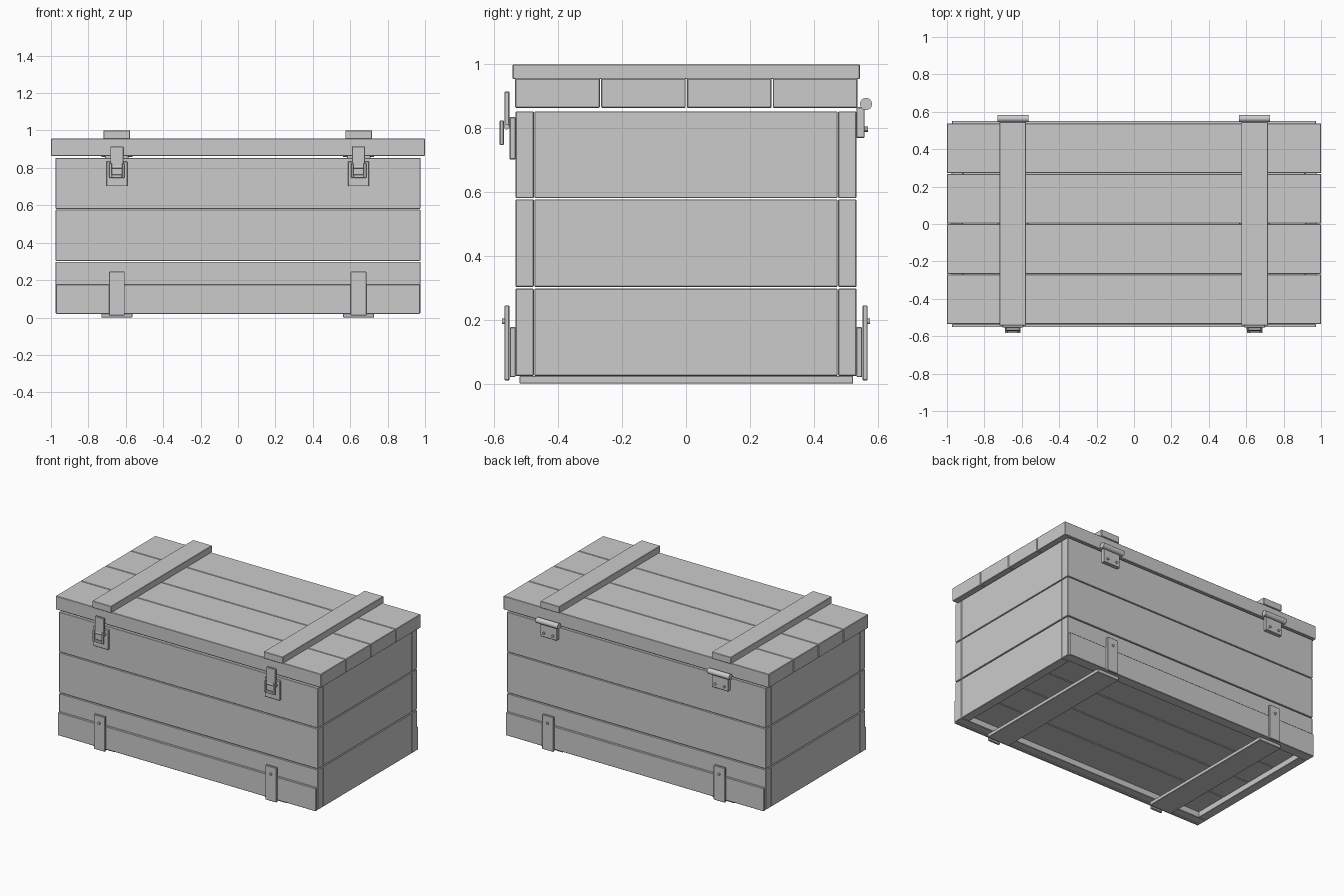
import bpy, math

if "Cube" in bpy.data.objects:
    bpy.data.objects.remove(bpy.data.objects["Cube"])

grey = bpy.data.materials.new("plain_grey")
grey.diffuse_color = (0.6, 0.6, 0.6, 1)
grey.use_nodes = True
grey.node_tree.nodes["Principled BSDF"].inputs["Base Color"].default_value = grey.diffuse_color


def finish(ob, name, bevel):
    ob.name = name
    ob.data.materials.append(grey)
    if bevel:
        m = ob.modifiers.new("edge", 'BEVEL')
        m.width = bevel
        m.segments = 1
        m.limit_method = 'ANGLE'
    return ob


def box(name, x, y, z, bevel=0.0025):
    """Box from (min, max) ranges."""
    bpy.ops.mesh.primitive_cube_add(size=1)
    ob = bpy.context.object
    for v in ob.data.vertices:
        v.co = [r[0] if c < 0 else r[1] for c, r in zip(v.co, (x, y, z))]
    return finish(ob, name, bevel)


def rod(name, centre, radius, length, axis, sides=12):
    rot = (0, math.pi / 2, 0) if axis == 'x' else (math.pi / 2, 0, 0)
    bpy.ops.mesh.primitive_cylinder_add(vertices=sides, radius=radius, depth=length,
                                        location=centre, rotation=rot)
    ob = finish(bpy.context.object, name, 0)
    bpy.ops.object.shade_smooth_by_angle()
    return ob


def span(centre, width):
    return (centre - width / 2, centre + width / 2)


def facing(s, near, far):
    """Depth range on the front (s=-1) or back (s=1)."""
    return tuple(sorted((s * near, s * far)))


# Walls: three rows of planks, long sides overlap the ends
for z in ((0.024, 0.298), (0.303, 0.577), (0.581, 0.853)):
    for s in (-1, 1):
        box("long_wall_plank", (-0.976, 0.976), facing(s, 0.477, 0.534), z)
        box("end_wall_plank", facing(s, 0.915, 0.976), (-0.475, 0.475), z)

# Recessed floor planks
for i in range(4):
    y0 = -0.476 + i * 0.238
    box("floor_plank", (-0.915, 0.915), (y0 + 0.002, y0 + 0.236), (0.06, 0.1))

# Skirting along the front and back
for s in (-1, 1):
    box("skirting_board", (-0.972, 0.972), facing(s, 0.534, 0.552), (0.02, 0.177))

# Lid planks
for i in range(4):
    y0 = -0.537 + i * 0.269
    box("lid_plank", (-1, 1), (y0 + 0.002, y0 + 0.267), (0.864, 0.956))

for cx in (-0.648, 0.645):
    # Battens across the lid and runners under the base
    box("lid_batten", span(cx, 0.143), (-0.543, 0.545), (0.954, 1.0))
    box("base_runner", span(cx, 0.166), (-0.522, 0.524), (0.0, 0.024))

    # Straps over the skirting, each with a rivet
    for s in (-1, 1):
        box("skirting_strap", span(cx, 0.085), facing(s, 0.553, 0.569), (0.01, 0.245))
        rod("strap_rivet", (cx, s * 0.57, 0.195), 0.009, 0.012, 'y')

    # Latch: catch plate, hasp strap, pin and ring
    box("catch_plate", span(cx, 0.112), (-0.553, -0.534), (0.702, 0.835))
    box("hasp_strap", span(cx, 0.07), (-0.569, -0.553), (0.8, 0.915))
    rod("latch_pin", (cx, -0.562, 0.805), 0.009, 0.08, 'x')
    for s in (-1, 1):
        box("ring_side", span(cx + s * 0.034, 0.014), (-0.584, -0.571), (0.747, 0.825))
    box("ring_bottom", span(cx, 0.055), (-0.584, -0.571), (0.747, 0.764))

    # Hinge: leaf on the wall, knuckle and rivets
    box("hinge_wall_leaf", span(cx, 0.125), (0.534, 0.56), (0.77, 0.866))
    rod("hinge_knuckle", (cx, 0.564, 0.876), 0.019, 0.166, 'x', 16)
    for s in (-1, 1):
        rod("hinge_rivet", (cx + s * 0.035, 0.562, 0.797), 0.008, 0.015, 'y')
